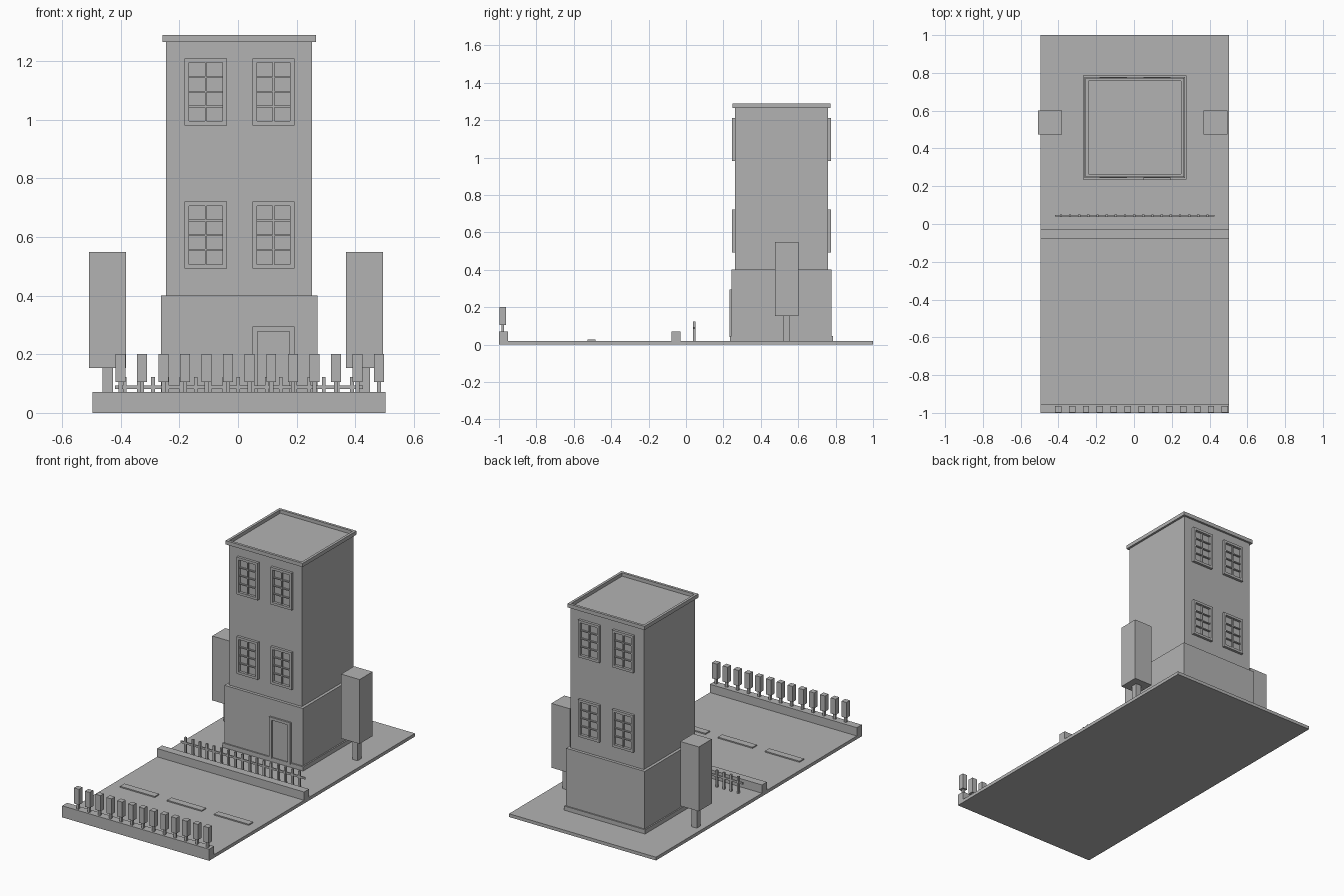
import bpy
import bmesh
from mathutils import Matrix, Vector

if "Cube" in bpy.data.objects:
    bpy.data.objects.remove(bpy.data.objects["Cube"])

# single flat colour
grey = bpy.data.materials.new("plain grey")
grey.diffuse_color = (0.45, 0.45, 0.45, 1)
grey.use_nodes = True
grey.node_tree.nodes["Principled BSDF"].inputs["Base Color"].default_value = grey.diffuse_color


def boxes(name, items):
    """One object from boxes given as (x0, x1, y0, y1, z0, z1)."""
    bm = bmesh.new()
    for x0, x1, y0, y1, z0, z1 in items:
        mid = Vector((x0 + x1, y0 + y1, z0 + z1)) / 2
        size = Matrix.Diagonal((x1 - x0, y1 - y0, z1 - z0, 1))
        bmesh.ops.create_cube(bm, size=1, matrix=Matrix.Translation(mid) @ size)
    me = bpy.data.meshes.new(name)
    bm.to_mesh(me)
    bm.free()
    me.materials.append(grey)
    ob = bpy.data.objects.new(name, me)
    bpy.context.collection.objects.link(ob)
    return ob


CX, CY = 0.004, 0.51   # house centre
X0, X1 = -0.496, 0.504  # ground edges


def block(name, w, z0, z1):
    h = w / 2
    boxes(name, [(CX - h, CX + h, CY - h, CY + h, z0, z1)])


# ground, curbs and road dashes
boxes("ground", [(X0, X1, -1, 1, 0, 0.02)])
boxes("front_wall", [(X0, X1, -1, -0.952, 0.0, 0.071)])
boxes("inner_curb", [(X0, X1, -0.078, -0.03, 0.01, 0.071)])
boxes("road_dashes", [(CX + i * 0.32 - 0.118, CX + i * 0.32 + 0.118,
                       -0.526, -0.484, 0.015, 0.027) for i in (-1, 0, 1)])

# house body
block("plinth", 0.55, 0.015, 0.046)
block("ground_floor", 0.534, 0.03, 0.4)
block("upper_floors", 0.498, 0.39, 1.268)

# parapet ring around the roof
o, n = 0.262, 0.246
boxes("parapet", [
    (CX - o, CX + o, CY - o, CY - n, 1.266, 1.289),
    (CX - o, CX + o, CY + n, CY + o, 1.266, 1.289),
    (CX - o, CX - n, CY - n, CY + n, 1.266, 1.289),
    (CX + n, CX + o, CY - n, CY + n, 1.266, 1.289)])


# windows: frame with two by four panes, front and back
def window(x0, z0, front):
    x1, z1, t = x0 + 0.144, z0 + 0.229, 0.015
    wall = 0.249

    def part(a, b, c, d, depth):
        if front:
            return (a, b, CY - wall - depth, CY - wall + 0.005, c, d)
        return (a, b, CY + wall - 0.005, CY + wall + depth, c, d)

    xm = (x0 + x1) / 2
    out = [part(x0, x0 + t, z0, z1, 0.016), part(x1 - t, x1, z0, z1, 0.016),
           part(x0 + t, x1 - t, z0, z0 + t, 0.016),
           part(x0 + t, x1 - t, z1 - t, z1, 0.016),
           part(xm - 0.003, xm + 0.003, z0 + t, z1 - t, 0.011)]
    for k in (1, 2, 3):
        zk = z0 + t + (z1 - z0 - 2 * t) * k / 4
        out.append(part(x0 + t, x1 - t, zk - 0.003, zk + 0.003, 0.0105))
    return out


for side, front in (("front", True), ("back", False)):
    for row, z in (("lower", 0.492), ("top", 0.981)):
        for x, lr in ((-0.182, "left"), (0.049, "right")):
            boxes(f"{side}_{row}_{lr}_window", window(x, z, front))

# door frame and leaf
DY = CY - 0.267
boxes("door_frame", [(0.049, 0.066, DY - 0.011, DY + 0.005, 0.04, 0.294),
                     (0.176, 0.193, DY - 0.011, DY + 0.005, 0.04, 0.294),
                     (0.066, 0.176, DY - 0.011, DY + 0.005, 0.277, 0.294)])
boxes("door", [(0.066, 0.176, DY - 0.003, DY + 0.005, 0.04, 0.277)])

# tall trees beside the house
for name, x in (("left", -0.445), ("right", 0.432)):
    boxes(name + "_tree_trunk", [(x - 0.018, x + 0.018, 0.52, 0.556, 0.015, 0.16)])
    boxes(name + "_tree_crown", [(x - 0.063, x + 0.063, 0.475, 0.601, 0.153, 0.549)])

# row of small trees on the front wall
xs = [-0.401 + i * 0.0735 for i in range(13)]
boxes("small_tree_trunks", [(x - 0.007, x + 0.007, -0.987, -0.973, 0.065, 0.11) for x in xs])
boxes("small_tree_crowns", [(x - 0.017, x + 0.017, -0.997, -0.963, 0.105, 0.201) for x in xs])

# picket fence
boxes("fence_pickets", [(x - 0.006, x + 0.006, 0.038, 0.05, 0.015, 0.123)
                        for x in (-0.387 + i * 0.0485 for i in range(17))])
boxes("fence_rail", [(-0.419, 0.427, 0.04, 0.048, 0.082, 0.094)])
